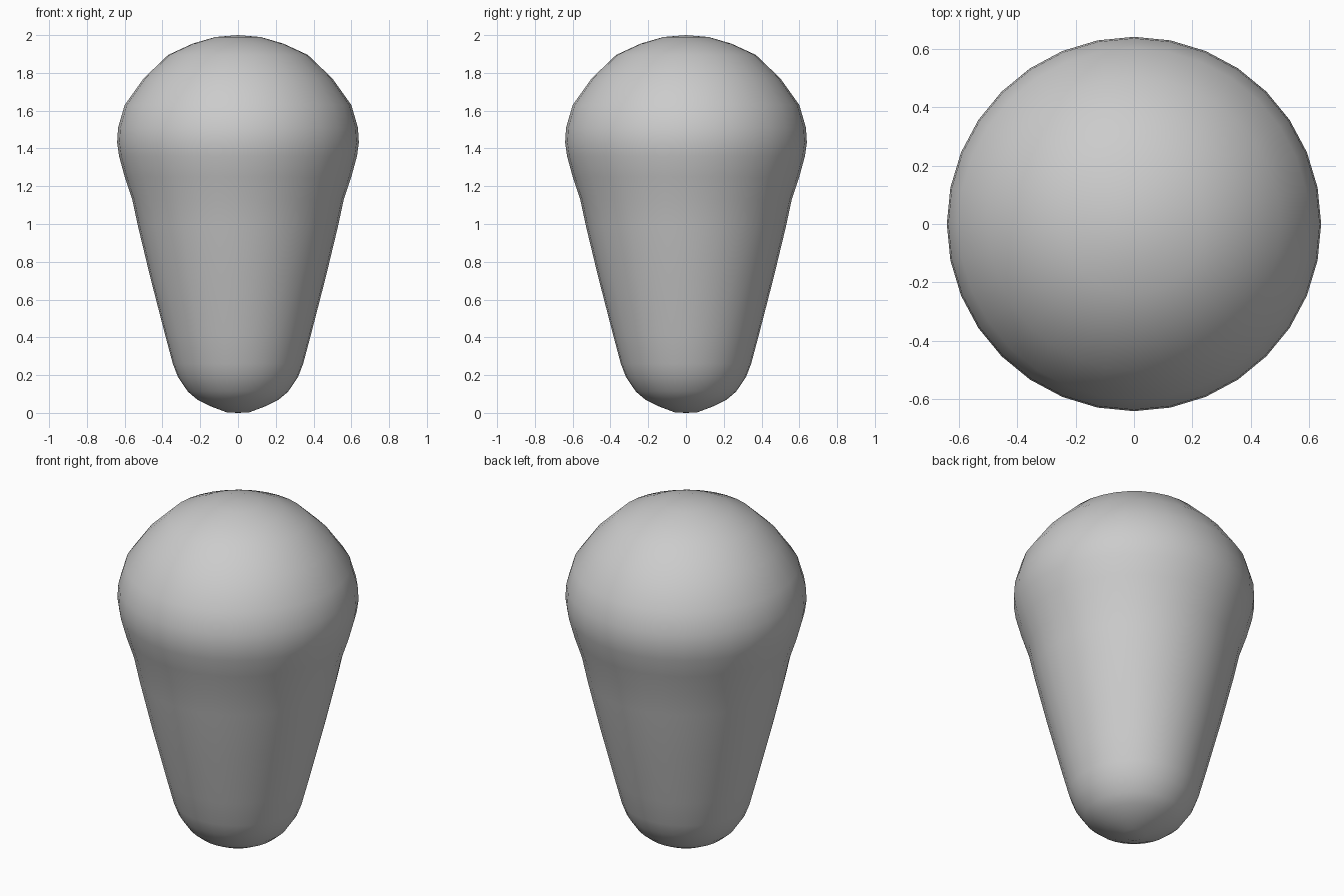
import bpy, bmesh, math

if "Cube" in bpy.data.objects:
    bpy.data.objects.remove(bpy.data.objects["Cube"])

# Half outline of the bulb: (radius, height)
profile = [(0, 0), (0.06, 0.003), (0.15, 0.037), (0.215, 0.07), (0.265, 0.112), (0.318, 0.19),
           (0.345, 0.26), (0.385, 0.41), (0.465, 0.72), (0.53, 0.99), (0.56, 1.13),
           (0.60, 1.25), (0.63, 1.36), (0.64, 1.43), (0.635, 1.51), (0.60, 1.63),
           (0.50, 1.77), (0.37, 1.895), (0.24, 1.955), (0.12, 1.99), (0, 2.0)]

grey = bpy.data.materials.new("light grey")
grey.diffuse_color = (0.6, 0.6, 0.6, 1)
grey.use_nodes = True
grey.node_tree.nodes["Principled BSDF"].inputs["Base Color"].default_value = grey.diffuse_color

# Bulb body: profile spun round the vertical axis
bm = bmesh.new()
verts = [bm.verts.new((r, 0, z)) for r, z in profile]
edges = [bm.edges.new(pair) for pair in zip(verts, verts[1:])]
bmesh.ops.spin(bm, geom=verts + edges, cent=(0, 0, 0), axis=(0, 0, 1),
               angle=2 * math.pi, steps=32, use_duplicate=False)
bmesh.ops.remove_doubles(bm, verts=bm.verts, dist=0.0005)
bmesh.ops.recalc_face_normals(bm, faces=bm.faces)
mesh = bpy.data.meshes.new("bulb_body")
bm.to_mesh(mesh)
bm.free()
mesh.materials.append(grey)
mesh.shade_smooth()
bpy.context.collection.objects.link(bpy.data.objects.new("bulb_body", mesh))
